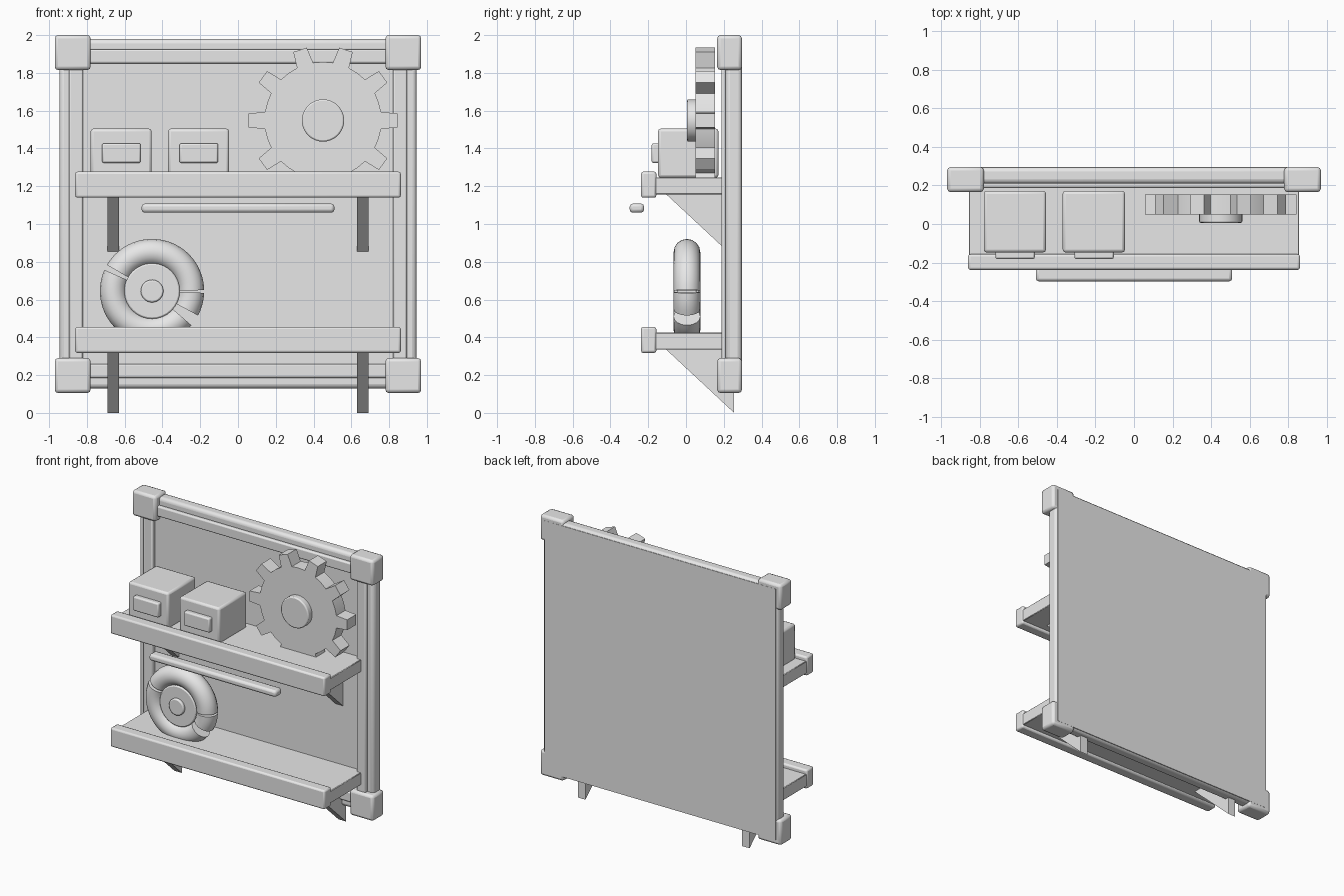
import bpy, bmesh, math
from mathutils import Vector

if "Cube" in bpy.data.objects:
    bpy.data.objects.remove(bpy.data.objects["Cube"])

grey = bpy.data.materials.new("light grey")
grey.diffuse_color = (0.8, 0.8, 0.8, 1)
grey.use_nodes = True
grey.node_tree.nodes["Principled BSDF"].inputs["Base Color"].default_value = grey.diffuse_color


def finish(name, bm, bevel=0, segments=2, smooth=True, angle=35):
    bmesh.ops.recalc_face_normals(bm, faces=bm.faces)
    me = bpy.data.meshes.new(name)
    bm.to_mesh(me)
    bm.free()
    me.materials.append(grey)
    ob = bpy.data.objects.new(name, me)
    bpy.context.collection.objects.link(ob)
    if bevel:
        m = ob.modifiers.new("Bevel", 'BEVEL')
        m.width, m.segments = bevel, segments
    if smooth:
        bpy.ops.object.select_all(action='DESELECT')
        bpy.context.view_layer.objects.active = ob
        ob.select_set(True)
        bpy.ops.object.shade_smooth_by_angle(angle=math.radians(angle))
    return ob


def box(name, x, y, z, bevel=0, segments=2):
    bm = bmesh.new()
    bmesh.ops.create_cube(bm, size=1)
    for v in bm.verts:
        for i, (a, b) in enumerate((x, y, z)):
            v.co[i] = (a + b) / 2 + v.co[i] * (b - a)
    return finish(name, bm, bevel, segments)


def prism(name, points, direction, bevel=0, angle=35):
    # extrude a closed 3D outline along a direction
    bm = bmesh.new()
    face = bm.faces.new([bm.verts.new(p) for p in points])
    ext = bmesh.ops.extrude_face_region(bm, geom=[face])["geom"]
    d = Vector(direction)
    for g in ext:
        if isinstance(g, bmesh.types.BMVert):
            g.co += d
    return finish(name, bm, bevel, angle=angle)


def disc(name, cx, cz, r, y0, y1, bevel=0.008, n=32):
    pts = [(cx + r * math.cos(2 * math.pi * i / n), y0,
            cz + r * math.sin(2 * math.pi * i / n)) for i in range(n)]
    return prism(name, pts, (0, y1 - y0, 0), bevel, 60)


# back panel
box("back_panel", (-0.93, 0.93), (0.22, 0.297), (0.14, 1.965))

# frame: corner blocks and double rails
for s in (-1, 1):
    for z in ((0.105, 0.29), (1.815, 2.0)):
        box("corner_block", sorted((s * 0.78, s * 0.97)), (0.165, 0.296), z, 0.018)
    box("side_rail_outer", sorted((s * 0.87, s * 0.945)), (0.21, 0.296), (0.2, 1.9), 0.024, 3)
    box("side_rail_inner", sorted((s * 0.82, s * 0.895)), (0.187, 0.26), (0.2, 1.9), 0.01)
box("top_rail_outer", (-0.85, 0.85), (0.21, 0.296), (1.905, 1.98), 0.024, 3)
box("top_rail_inner", (-0.85, 0.85), (0.187, 0.26), (1.85, 1.925), 0.01)
box("bottom_rail_outer", (-0.85, 0.85), (0.21, 0.296), (0.13, 0.205), 0.024, 3)
box("bottom_rail_inner", (-0.85, 0.85), (0.187, 0.26), (0.185, 0.26), 0.01)

# shelves with front lips and triangular brackets
for z in (0.335, 1.157):
    box("shelf", (-0.857, 0.857), (-0.17, 0.225), (z, z + 0.09), 0.004, 1)
    box("shelf_lip", (-0.862, 0.862), (-0.238, -0.157), (z - 0.018, z + 0.12), 0.012)
    for x in (-0.69, 0.63):
        prism("shelf_bracket", [(x, -0.11, z + 0.005), (x, 0.255, z + 0.005),
                                (x, 0.255, z - 0.335)], (0.06, 0, 0))

# hanging bar under the upper lip
box("front_bar", (-0.51, 0.51), (-0.298, -0.222), (1.06, 1.108), 0.016)

# two storage boxes with label plates
for x in (-0.78, -0.37):
    box("storage_box", (x, x + 0.323), (-0.148, 0.172), (1.245, 1.505), 0.015)
    box("box_plate", (x + 0.06, x + 0.265), (-0.182, -0.13), (1.323, 1.427), 0.01)

# gear with ten teeth
gx, gz, teeth = 0.45, 1.548, 10
outline = []
for i in range(teeth):
    a = 2 * math.pi * i / teeth
    for r, da in ((0.31, -0.145), (0.395, -0.095), (0.395, 0.095), (0.31, 0.145), (0.31, 0.314)):
        outline.append((gx + r * math.cos(a + da), 0.05, gz + r * math.sin(a + da)))
prism("gear", outline, (0, 0.103, 0), angle=20)
disc("gear_hub", gx, gz, 0.112, 0.006, 0.1)

# wheel: tyre made from three arcs of a ring, separated by narrow gaps
wx, wy, wz = -0.455, 0.005, 0.645


def ring_arc(name, a0, a1, major=0.205, minor=0.071, n=16):
    bm = bmesh.new()
    steps = max(4, int((a1 - a0) / 6))
    rings = []
    for i in range(steps + 1):
        a = math.radians(a0 + (a1 - a0) * i / steps)
        ring = []
        for j in range(n):
            t = 2 * math.pi * j / n
            r = major + minor * math.cos(t)
            ring.append(bm.verts.new((wx + r * math.cos(a), wy + minor * math.sin(t),
                                      wz + r * math.sin(a))))
        rings.append(ring)
    for p, q in zip(rings, rings[1:]):
        for j in range(n):
            k = (j + 1) % n
            bm.faces.new((p[j], p[k], q[k], q[j]))
    bm.faces.new(rings[0])
    bm.faces.new(rings[-1])
    finish(name, bm, angle=40)


for a0, a1 in ((1, 150), (156, 319), (332, 358)):
    ring_arc("tyre_section", a0, a1)
disc("wheel_disc", wx, wz, 0.147, -0.045, 0.055)
disc("wheel_cap", wx, wz, 0.06, -0.064, 0.07)
